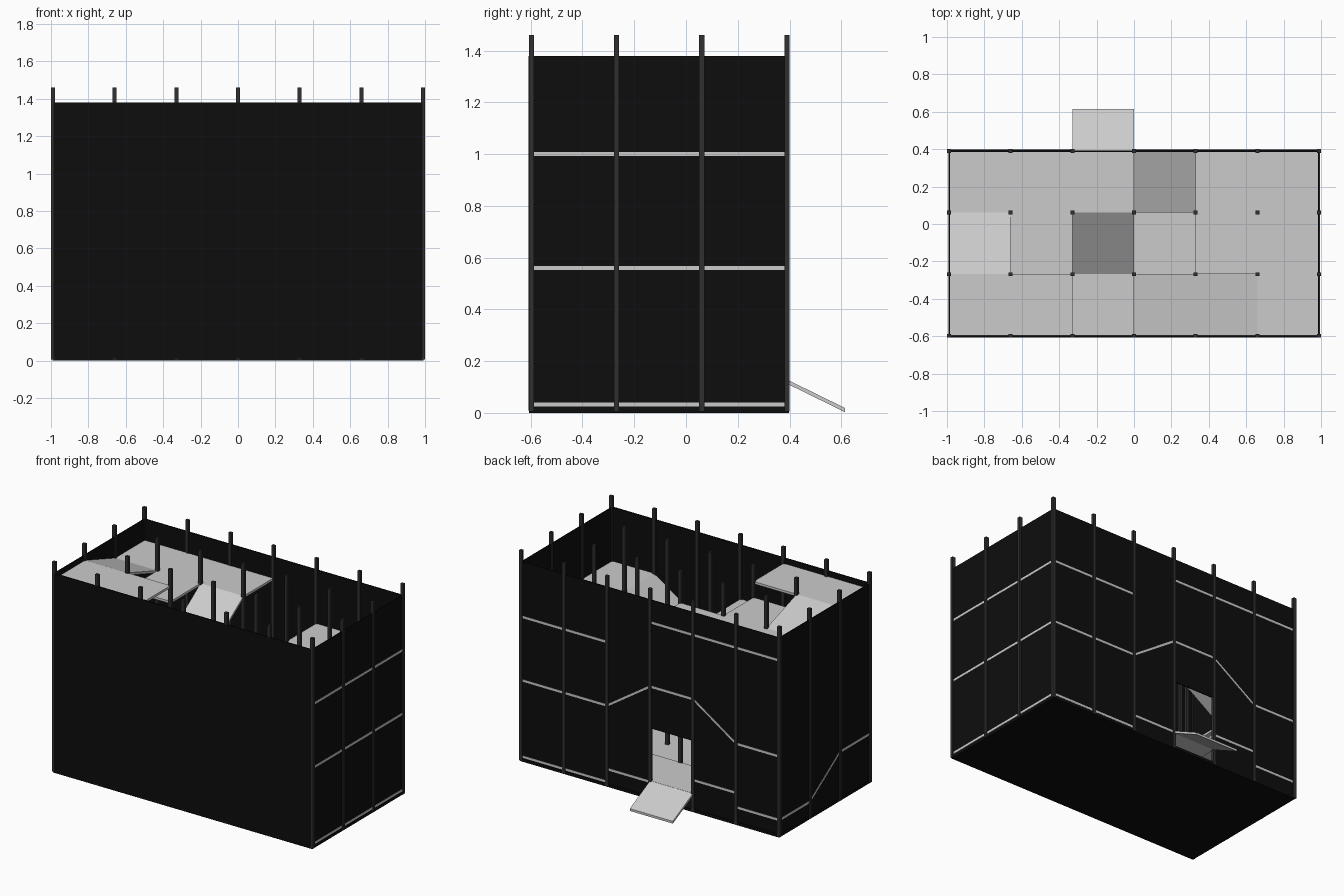
import bpy, bmesh

if "Cube" in bpy.data.objects:
    bpy.data.objects.remove(bpy.data.objects["Cube"])

XS = [-0.989 + 0.3297 * i for i in range(7)]
YS = [-0.597 + 0.329 * j for j in range(4)]
T = 0.016


def material(name, v):
    m = bpy.data.materials.new(name)
    m.diffuse_color = (v, v, v, 1)
    m.use_nodes = True
    m.node_tree.nodes["Principled BSDF"].inputs["Base Color"].default_value = m.diffuse_color
    return m


BLACK = material("black_panel", 0.004)
DARK = material("dark_post", 0.03)


def prism(name, x0, x1, y0, y1, lo, hi, mat=None):
    """Box whose bottom and top heights are functions of x, y."""
    bm = bmesh.new()
    pts = [(x0, y0), (x1, y0), (x1, y1), (x0, y1)]
    b = [bm.verts.new((x, y, lo(x, y))) for x, y in pts]
    t = [bm.verts.new((x, y, hi(x, y))) for x, y in pts]
    bm.faces.new(b[::-1])
    bm.faces.new(t)
    for k in range(4):
        n = (k + 1) % 4
        bm.faces.new((b[k], b[n], t[n], t[k]))
    me = bpy.data.meshes.new(name)
    bm.to_mesh(me)
    bm.free()
    ob = bpy.data.objects.new(name, me)
    bpy.context.collection.objects.link(ob)
    if mat:
        me.materials.append(mat)


def box(name, x0, x1, y0, y1, z0, z1, mat=None):
    prism(name, x0, x1, y0, y1, lambda x, y: z0, lambda x, y: z1, mat)


def deck(name, i0, i1, j0, j1, za, zb=None, axis="x"):
    """Walkway over grid cells, sloping from za to zb along an axis."""
    zb = za if zb is None else zb
    x0, x1, y0, y1 = XS[i0], XS[i1], YS[j0], YS[j1]
    if i1 == 6:
        x1 += 0.004
    if j1 == 3:
        y1 += 0.004
    if i0 == 0:
        x0 += -0.004 if za < 0.5 else 0.003
    def mid(x, y):
        f = (x - x0) / (x1 - x0) if axis == "x" else (y - y0) / (y1 - y0)
        return za + (zb - za) * f
    prism(name, x0, x1, y0, y1, lambda x, y: mid(x, y) - T / 2,
          lambda x, y: mid(x, y) + T / 2)


# Base plate and posts
box("base_plate", -0.993, 0.993, -0.606, 0.398, 0, 0.02, BLACK)
for x in XS:
    for y in YS:
        box("post", x - 0.011, x + 0.011, y - 0.010, y + 0.010, 0.005, 1.46, DARK)

# Outer walls, with a doorway in the back
box("front_wall", -0.986, 0.986, -0.608, -0.598, 0.01, 1.38, BLACK)
for s in (-1, 1):
    xa, xb = sorted((s * 0.984, s * 0.991))
    box("side_wall", xa, xb, YS[0], YS[3], 0.01, 1.38, BLACK)
yb = (YS[3] - 0.006, YS[3] + 0.002)
box("back_wall_left", XS[0], XS[2], *yb, 0.01, 1.38, BLACK)
box("back_wall_right", XS[3], XS[6], *yb, 0.01, 1.38, BLACK)
box("back_wall_over_door", XS[2], XS[3], *yb, 0.49, 1.38, BLACK)

# Entrance ramp
prism("entrance_ramp", XS[2], XS[3], 0.392, 0.615,
      lambda x, y: 0.112 - (y - 0.392) * 0.49, lambda x, y: 0.128 - (y - 0.392) * 0.49)

# Ground level
deck("ground_floor_right", 4, 6, 0, 3, 0.032)
deck("ground_floor_middle", 1, 4, 0, 2, 0.032)
deck("entrance_floor", 2, 4, 2, 3, 0.12)
deck("raised_step", 1, 2, 2, 3, 0.22)
deck("back_corner_floor", 0, 1, 2, 3, 0.12)
deck("left_low_ramp", 0, 1, 1, 2, 0.34, 0.12, "y")
deck("front_corner_floor", 0, 1, 0, 1, 0.34)
deck("front_low_ramp", 1, 2, 0, 1, 0.34, 0.56)

# Middle level
deck("middle_floor_right", 4, 6, 0, 3, 0.56)
deck("middle_floor_centre", 3, 4, 1, 2, 0.56)
deck("middle_floor_front", 2, 3, 0, 1, 0.56)
deck("middle_floor_back", 0, 1, 1, 3, 0.56)
deck("back_ramp_right", 3, 4, 2, 3, 0.78, 0.56)
deck("back_bridge", 2, 3, 2, 3, 0.78)
deck("back_ramp_left", 1, 2, 2, 3, 0.56, 0.78)
deck("front_long_ramp", 3, 5, 0, 1, 0.56, 1.0)

# Upper level
deck("upper_floor_side", 5, 6, 0, 3, 1.0)
deck("upper_floor_right", 4, 5, 1, 3, 1.0)
deck("upper_floor_front", 2, 3, 0, 1, 1.0)
deck("upper_ramp", 2, 3, 1, 2, 1.0, 1.225, "y")
deck("top_floor_back", 0, 3, 2, 3, 1.225)
deck("top_floor_middle", 1, 2, 1, 2, 1.225)
deck("top_ramp", 0, 1, 1, 2, 1.335, 1.225, "y")
deck("top_floor_front", 0, 2, 0, 1, 1.335)
